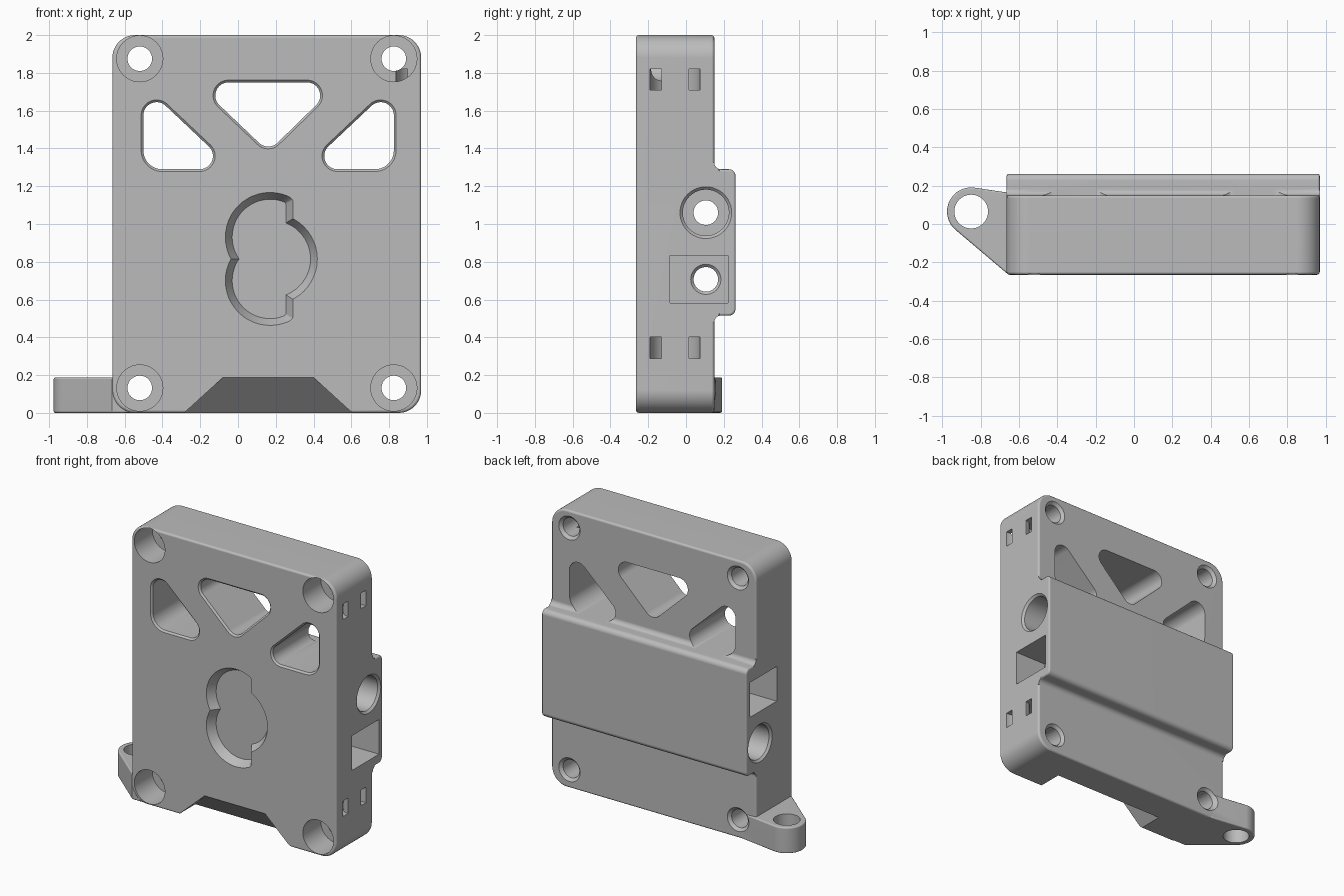
import bpy, bmesh, math
from mathutils import Vector

if "Cube" in bpy.data.objects:
    bpy.data.objects.remove(bpy.data.objects["Cube"])

grey = bpy.data.materials.new("plain grey")
grey.use_nodes = True
grey.diffuse_color = (0.5, 0.5, 0.5, 1)
grey.node_tree.nodes["Principled BSDF"].inputs["Base Color"].default_value = (0.5, 0.5, 0.5, 1)

LEFT, RIGHT, FRONT, BACK, TOP = -0.665, 0.97, -0.265, 0.15, 2.0
SEG = 48


def place(axis, a, b, t):
    return {"X": (t, a, b), "Y": (a, t, b), "Z": (a, b, t)}[axis]


def arc(a, b, r, start=0, end=360, n=SEG):
    return [(a + r * math.cos(math.radians(start + (end - start) * i / n)),
             b + r * math.sin(math.radians(start + (end - start) * i / n))) for i in range(n + 1)]


def finish(name, bm, soft=0, keep=lambda p: True):
    """Turn a bmesh into an object, optionally rounding its sharp edges."""
    bmesh.ops.recalc_face_normals(bm, faces=bm.faces)
    if soft:
        edges = [e for e in bm.edges if e.calc_face_angle(0) > 1
                 and all(keep(v.co) for v in e.verts)]
        bmesh.ops.bevel(bm, geom=edges, offset=soft, segments=3, profile=0.5, affect="EDGES")
    mesh = bpy.data.meshes.new(name)
    bm.to_mesh(mesh)
    bm.free()
    mesh.materials.append(grey)
    ob = bpy.data.objects.new(name, mesh)
    bpy.context.collection.objects.link(ob)
    return ob


def hull(name, circles, axis, lo, hi, grow=0, soft=0):
    """Straight or tapered solid wrapped around circles (a, b, radius)."""
    bm = bmesh.new()
    for a, b, r in circles:
        for t, rad in ((lo, r), (hi, r + grow)):
            pts = arc(a, b, rad)[:-1] if rad else [(a, b)]
            for p in pts:
                bm.verts.new(place(axis, *p, t))
    res = bmesh.ops.convex_hull(bm, input=bm.verts)
    junk = {v for v in res["geom_interior"] + res["geom_unused"] if isinstance(v, bmesh.types.BMVert)}
    bmesh.ops.delete(bm, geom=list(junk), context="VERTS")
    bmesh.ops.dissolve_limit(bm, angle_limit=0.01, verts=bm.verts, edges=bm.edges)
    return finish(name, bm, soft)


def extrude(name, outline, axis, lo, hi, soft=0, keep=lambda p: True):
    """Prism from any closed outline."""
    bm = bmesh.new()
    ends = [[bm.verts.new(place(axis, *p, t)) for p in outline] for t in (lo, hi)]
    n = len(outline)
    for ring in ends:
        bm.faces.new(ring)
    for i in range(n):
        j = (i + 1) % n
        bm.faces.new((ends[0][i], ends[0][j], ends[1][j], ends[1][i]))
    return finish(name, bm, soft, keep)


def combine(target, tool, operation="DIFFERENCE"):
    mod = target.modifiers.new(tool.name, "BOOLEAN")
    mod.operation, mod.object, mod.solver = operation, tool, "EXACT"
    bpy.ops.object.select_all(action="DESELECT")
    bpy.context.view_layer.objects.active = target
    target.select_set(True)
    bpy.ops.object.modifier_apply(modifier=mod.name)
    bpy.data.objects.remove(tool)


# Main plate with rounded corners
R = 0.12
body = hull("mount_body", [(x, z, R) for x in (LEFT + R, RIGHT - R) for z in (R, TOP - R)],
            "Y", FRONT, BACK, soft=0.015)

# Raised band across the back, with rounded crests and filleted feet
F = 0.035
LOW, HIGH, CREST = 0.515, 1.29, 0.262
band = ([(0, LOW - F)] + arc(BACK + F, LOW - F, F, 180, 90, 8)
        + arc(CREST - F, LOW + F, F, 270, 360, 8) + arc(CREST - F, HIGH - F, F, 0, 90, 8)
        + arc(BACK + F, HIGH + F, F, 270, 180, 8) + [(0, HIGH + F)])
combine(body, extrude("back_band", band, "X", LEFT, RIGHT, 0.012, lambda p: p.y > 0.17), "UNION")

# Side lug with its eye
lug = hull("side_lug", [(-0.85, 0.065, 0.126), (-0.667, -0.255, 0), (-0.667, 0.148, 0),
                        (-0.5, -0.255, 0), (-0.5, 0.14, 0)], "Z", 0, 0.188, soft=0.01)
combine(body, lug, "UNION")
combine(body, hull("lug_eye", [(-0.85, 0.065, 0.088)], "Z", -0.1, 0.3))

# Windows
C = 0.07
windows = [[(-0.05, 1.68, C), (0.365, 1.68, C), (0.16, 1.48, C)]]
for s in (-1, 1):
    windows.append([(0.162 + s * 0.593, 1.575, C), (0.162 + s * 0.365, 1.36, C),
                    (0.162 + s * 0.563, 1.39, 0.1)])
for w in windows:
    combine(body, hull("window", w, "Y", -0.5, 0.5))
    combine(body, hull("window_rim", w, "Y", FRONT + 0.012, FRONT - 0.012, grow=0.024))

# Corner screw holes, deep from the front, chamfered at the back
for x in (-0.52, 0.825):
    for z in (0.132, 1.875):
        combine(body, hull("screw_hole", [(x, z, 0.065)], "Y", -0.5, 0.5))
        combine(body, hull("screw_head", [(x, z, 0.122)], "Y", -0.5, -0.06))
        combine(body, hull("screw_rim", [(x, z, 0.065)], "Y", BACK - 0.02, BACK + 0.02, grow=0.04))

# Cross bolts through the band: round pocket one end, square pocket the other
DEPTH = 0.25
for z, side in ((1.06, 1), (0.707, -1)):
    y = 0.105
    combine(body, hull("bolt_hole", [(y, z, 0.065)], "X", -1.2, 1.2))
    head, nut = (RIGHT, LEFT) if side > 0 else (LEFT, RIGHT)
    combine(body, hull("head_pocket", [(y, z, 0.122)], "X", head - side * DEPTH, head + side * 0.1))
    combine(body, hull("head_rim", [(y, z, 0.122)], "X", head - side * 0.015, head + side * 0.015, grow=0.03))
    square = [(a, z + b, 0) for a in (-0.085, 0.222) for b in (-0.125, 0.125)]
    combine(body, hull("nut_pocket", square, "X", nut + side * DEPTH, nut - side * 0.1))
    combine(body, hull("nut_rim", [(y, z, 0.065)], "X", nut + side * (DEPTH + 0.015),
                       nut + side * (DEPTH - 0.015), grow=0.03))

# Curved strap channels in the side wall
Y = -0.058
strap = ([(1.02, Y + 0.133)] + arc(RIGHT, Y, 0.133, 90, 270, 24) + [(1.02, Y - 0.133)]
         + [(1.02, Y - 0.073)] + arc(RIGHT, Y, 0.073, 270, 90, 24) + [(1.02, Y + 0.073)])
for z in (0.345, 1.765):
    combine(body, extrude("strap_channel", strap, "Z", z - 0.056, z + 0.056))

# Shallow sloped recess in the front made of three overlapping lobes
SINK, SLOPE = 0.06, 0.036
for cx, cz, r, lo, hi in ((0.17, 0.93, 0.237, -1, 0.29), (0.17, 0.70, 0.237, -1, 0.29),
                          (0.18, 0.815, 0.24, 0.1, 1)):
    bm = bmesh.new()
    for y, grow in ((FRONT + SINK, -SLOPE), (FRONT - SINK, SLOPE)):
        for px, pz in arc(cx, cz, r + grow)[:-1]:
            bm.verts.new((min(max(px, lo), hi + grow), y, pz))
    bmesh.ops.remove_doubles(bm, verts=bm.verts, dist=0.0001)
    res = bmesh.ops.convex_hull(bm, input=bm.verts)
    junk = {v for v in res["geom_interior"] + res["geom_unused"] if isinstance(v, bmesh.types.BMVert)}
    bmesh.ops.delete(bm, geom=list(junk), context="VERTS")
    bmesh.ops.dissolve_limit(bm, angle_limit=0.01, verts=bm.verts, edges=bm.edges)
    combine(body, finish("front_recess", bm))

# Sloping notch under the front edge
bm = bmesh.new()
for x, y, z in ((0.24, FRONT, 0.187), (0.24, -0.4, 0.187), (0.5, -0.028, -0.05), (0.5, -0.4, -0.05)):
    for s in (-1, 1):
        bm.verts.new((0.16 + s * x, y, z))
bmesh.ops.convex_hull(bm, input=bm.verts)
bmesh.ops.dissolve_limit(bm, angle_limit=0.01, verts=bm.verts, edges=bm.edges)
combine(body, finish("front_notch", bm))

# Shading
bpy.ops.object.select_all(action="DESELECT")
bpy.context.view_layer.objects.active = body
body.select_set(True)
bpy.ops.object.shade_smooth_by_angle(angle=math.radians(32))
weights = body.modifiers.new("even_shading", "WEIGHTED_NORMAL")
weights.keep_sharp = True
